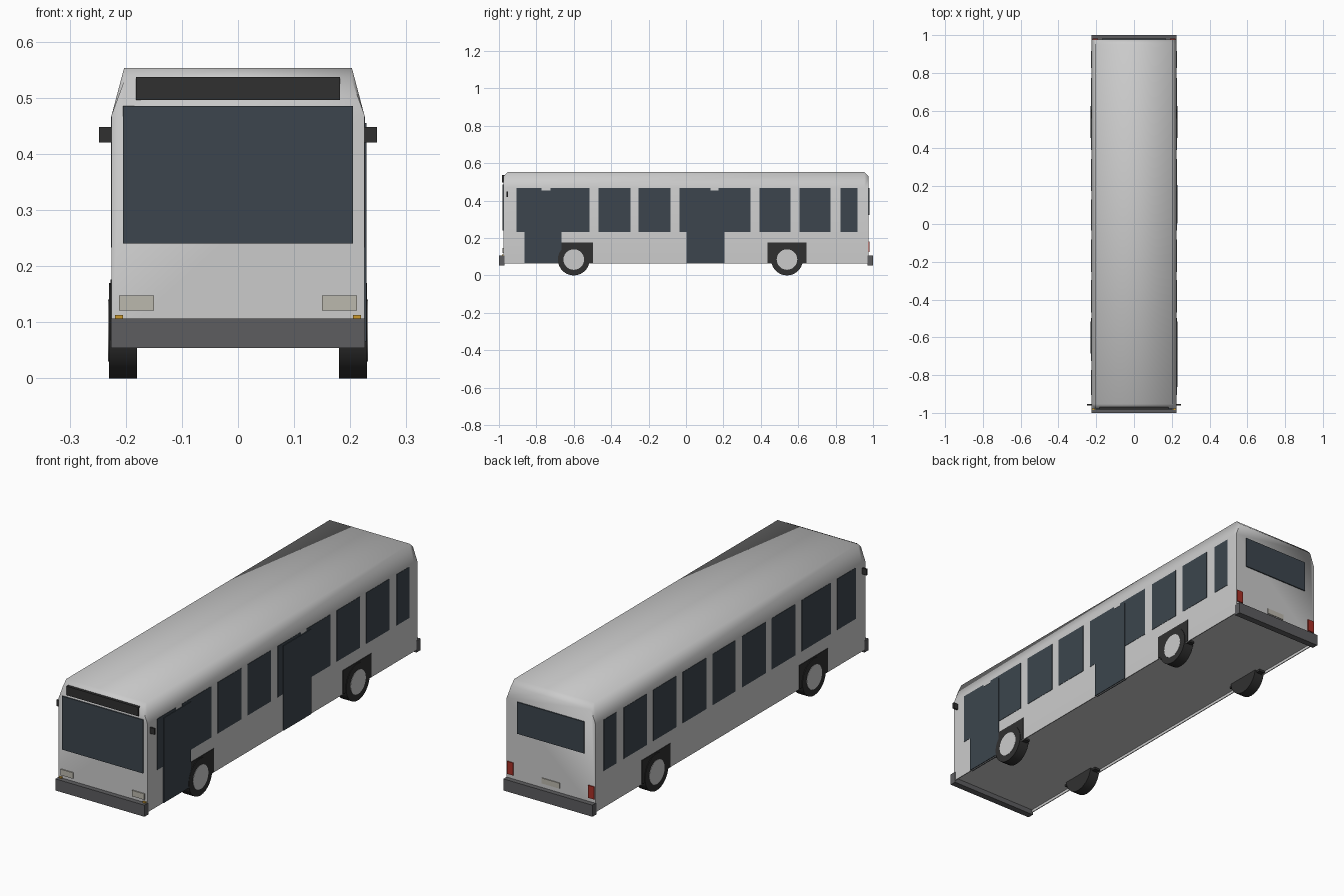
import bpy, bmesh, math

if "Cube" in bpy.data.objects:
    bpy.data.objects.remove(bpy.data.objects["Cube"])


def material(name, rgb):
    m = bpy.data.materials.new(name)
    m.diffuse_color = (*rgb, 1)
    m.use_nodes = True
    m.node_tree.nodes["Principled BSDF"].inputs["Base Color"].default_value = m.diffuse_color
    return m


GLASS = material("dark_glass", (0.045, 0.06, 0.075))
BLACK = material("black_rubber", (0.03, 0.03, 0.03))
BUMPER = material("bumper_grey", (0.11, 0.11, 0.115))
LAMP = material("lamp_cream", (0.5, 0.48, 0.42))
AMBER = material("amber", (0.6, 0.32, 0.03))
RED = material("red", (0.4, 0.03, 0.02))


def add_object(name, bm, mat=None):
    bmesh.ops.recalc_face_normals(bm, faces=bm.faces)
    me = bpy.data.meshes.new(name)
    bm.to_mesh(me)
    bm.free()
    ob = bpy.data.objects.new(name, me)
    bpy.context.collection.objects.link(ob)
    if mat:
        me.materials.append(mat)
    return ob


def box(name, x, y, z, mat=None):
    """Box from (min, max) ranges on each axis."""
    bm = bmesh.new()
    bmesh.ops.create_cube(bm, size=1)
    for v in bm.verts:
        for i, (a, b) in enumerate((x, y, z)):
            v.co[i] = (a + b) / 2 + v.co[i] * (b - a)
    return add_object(name, bm, mat)


def pair(name, x, y, z, mat=None):
    """Box on the right and its mirror image on the left."""
    box(name + "_right", x, y, z, mat)
    box(name + "_left", (-x[1], -x[0]), y, z, mat)


def disc(name, x0, x1, y, z, r, mat=None):
    """Cylinder along x."""
    bpy.ops.mesh.primitive_cylinder_add(
        vertices=28, radius=r, depth=abs(x1 - x0),
        location=((x0 + x1) / 2, y, z), rotation=(0, math.pi / 2, 0))
    ob = bpy.context.object
    ob.name = name
    if mat:
        ob.data.materials.append(mat)
    bpy.ops.object.shade_smooth_by_angle(angle=math.radians(40))


# Body: lofted sections with softened roof ends
bm = bmesh.new()
rings = []
for y, top, half in ((-0.977, 0.53, 0.203), (-0.953, 0.553, 0.203),
                     (0.953, 0.553, 0.203), (0.977, 0.53, 0.203)):
    right = [(0.225, 0.065), (0.225, 0.47), (half, top)]
    pts = right + [(-x, z) for x, z in reversed(right)]
    rings.append([bm.verts.new((x, y, z)) for x, z in pts])
for a, b in zip(rings, rings[1:]):
    for i in range(6):
        j = (i + 1) % 6
        bm.faces.new((a[i], a[j], b[j], b[i]))
bm.faces.new(rings[0])
bm.faces.new(rings[-1])
bmesh.ops.recalc_face_normals(bm, faces=bm.faces)
# Recessed floor
floor = [f for f in bm.faces if f.normal.z < -0.9]
bmesh.ops.inset_region(bm, faces=floor, thickness=0.004, depth=0)
bmesh.ops.inset_region(bm, faces=floor, thickness=0.0005, depth=-0.012)
body = add_object("body", bm)
bpy.context.view_layer.objects.active = body
body.select_set(True)
bpy.ops.object.shade_smooth_by_angle(angle=math.radians(80))
body.select_set(False)

# Side windows
windows = [(-0.906, -0.773), (-0.725, -0.516), (-0.468, -0.297),
           (-0.254, -0.083), (-0.035, 0.131), (0.174, 0.345),
           (0.393, 0.559), (0.607, 0.773), (0.826, 0.917)]
for i, span in enumerate(windows):
    pair(f"side_window_{i + 1}", (0.22, 0.2265), span, (0.233, 0.467), GLASS)

# Doors on the right side
box("front_door", (0.215, 0.229), (-0.864, -0.666), (0.066, 0.455), GLASS)
box("middle_door", (0.215, 0.229), (0.003, 0.206), (0.066, 0.455), GLASS)

# Wheels and arches
for end, y in (("front", -0.6), ("rear", 0.54)):
    pair(end + "_wheel_arch", (0.19, 0.2275), (y - 0.103, y + 0.103),
         (0.067, 0.176), BLACK)
    for side, s in (("right", 1), ("left", -1)):
        disc(f"{end}_tyre_{side}", 0.18 * s, 0.23 * s, y, 0.085, 0.085, BLACK)
        disc(f"{end}_hub_{side}", 0.2 * s, 0.2315 * s, y, 0.085, 0.055)

# Bumpers
box("front_bumper", (-0.226, 0.226), (-1, -0.97), (0.054, 0.107), BUMPER)
box("rear_bumper", (-0.226, 0.226), (0.97, 1), (0.054, 0.107), BUMPER)

# Front fittings
box("windscreen", (-0.205, 0.205), (-0.982, -0.97), (0.24, 0.485), GLASS)
box("destination_display", (-0.182, 0.182), (-0.983, -0.95), (0.496, 0.537), BLACK)
pair("headlight", (0.15, 0.212), (-0.982, -0.97), (0.121, 0.148), LAMP)
pair("indicator", (0.205, 0.219), (-0.984, -0.97), (0.107, 0.113), AMBER)
pair("mirror", (0.224, 0.248), (-0.96, -0.952), (0.42, 0.448), BLACK)

# Rear fittings
box("rear_window", (-0.17, 0.17), (0.97, 0.982), (0.322, 0.467), GLASS)
pair("tail_light", (0.19, 0.221), (0.97, 0.982), (0.125, 0.182), RED)
box("rear_plate", (-0.045, 0.045), (0.97, 0.981), (0.127, 0.152), LAMP)
